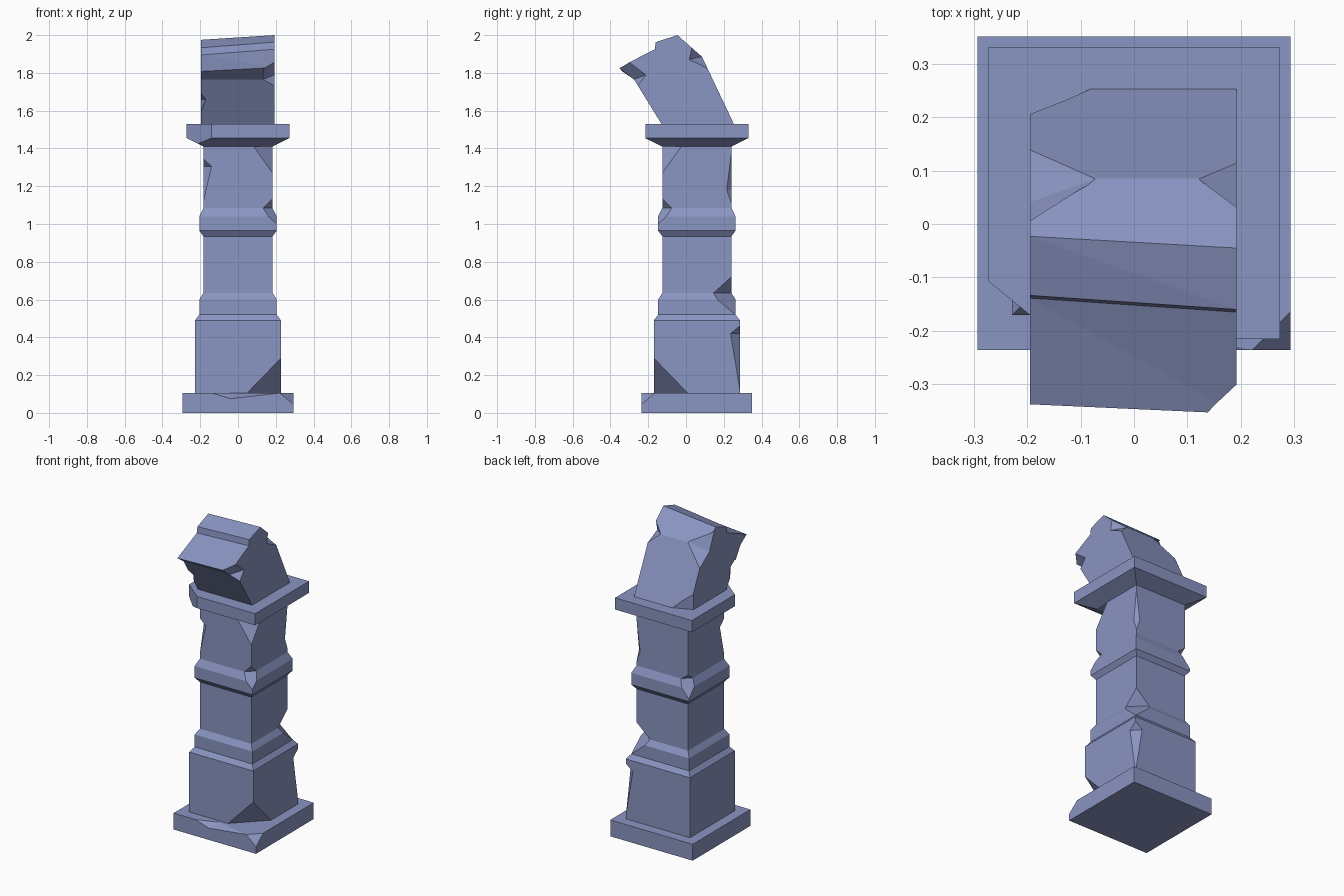
import bpy, bmesh
from mathutils import Vector

if "Cube" in bpy.data.objects:
    bpy.data.objects.remove(bpy.data.objects["Cube"])

CY = 0.0575  # column axis in y

stone = bpy.data.materials.new("blue_stone")
stone.diffuse_color = (0.255, 0.30, 0.54, 1)
stone.use_nodes = True
stone.node_tree.nodes["Principled BSDF"].inputs["Base Color"].default_value = stone.diffuse_color


def finish(name, bm):
    bmesh.ops.remove_doubles(bm, verts=bm.verts, dist=1e-4)
    bmesh.ops.dissolve_limit(bm, angle_limit=0.01, verts=bm.verts, edges=bm.edges)
    bmesh.ops.recalc_face_normals(bm, faces=bm.faces)
    me = bpy.data.meshes.new(name)
    bm.to_mesh(me)
    bm.free()
    me.materials.append(stone)
    ob = bpy.data.objects.new(name, me)
    bpy.context.collection.objects.link(ob)
    return ob


def hull(bm, pts):
    verts = [bm.verts.new(p) for p in pts]
    bmesh.ops.convex_hull(bm, input=verts)


def square(r, z):
    return [(x * r, CY + y * r, z) for x, y in ((-1, -1), (1, -1), (1, 1), (-1, 1))]


def chip(ob, pts):
    """Knock a convex chunk out of an object."""
    bm = bmesh.new()
    hull(bm, pts)
    cutter = finish("chip_cutter", bm)
    mod = ob.modifiers.new("chip", "BOOLEAN")
    mod.operation, mod.solver, mod.object = "DIFFERENCE", "EXACT", cutter
    deps = bpy.context.evaluated_depsgraph_get()
    me = bpy.data.meshes.new_from_object(ob.evaluated_get(deps))
    ob.modifiers.clear()
    ob.data = me
    bpy.data.objects.remove(cutter)


# Base slab with broken front edge and corner
bm = bmesh.new()
hull(bm, square(0.293, 0) + square(0.293, 0.105))
base = finish("base", bm)
chip(base, [(-0.14, -0.236, 0.105), (-0.04, -0.236, 0.075), (0.22, -0.236, 0.105),
            (0.0, -0.185, 0.106), (-0.04, -0.26, 0.14)])
chip(base, [(0.21, -0.245, 0.107), (0.295, -0.16, 0.107), (0.296, -0.239, 0.04),
            (0.35, -0.3, 0.15)])

# Column: (z, half width) profile and corner notches (sx, sy, z low, z deepest, z high, depth)
profile = [(0.105, 0.228), (0.49, 0.228), (0.52, 0.205), (0.6, 0.205), (0.635, 0.183),
           (0.935, 0.183), (0.965, 0.205), (1.04, 0.205), (1.085, 0.183), (1.41, 0.183)]
notches = [(1, -1, 0.105, 0.105, 0.29, 0.18), (1, 1, 0.12, 0.42, 0.46, 0.05),
           (1, 1, 0.52, 0.635, 0.72, 0.095), (1, -1, 1.0, 1.085, 1.135, 0.05),
           (1, -1, 1.27, 1.41, 1.41, 0.1), (-1, -1, 1.12, 1.305, 1.345, 0.043),
           (1, 1, 1.11, 1.18, 1.38, 0.025), (-1, 1, 0.98, 1.085, 1.12, 0.05)]


def radius(z):
    for (z0, r0), (z1, r1) in zip(profile, profile[1:]):
        if z0 <= z <= z1:
            return r0 + (r1 - r0) * (z - z0) / (z1 - z0)


levels = sorted({p[0] for p in profile} | {n[3] for n in notches})
column = bmesh.new()
for za, zb in zip(levels, levels[1:]):
    bm = bmesh.new()
    hull(bm, square(radius(za), za) + square(radius(zb), zb))
    for sx, sy, low, mid, high, d in notches:
        r = radius(mid)
        a = Vector((sx * (r - d), CY + sy * r, mid))
        b = Vector((sx * r, CY + sy * (r - d), mid))
        for end in (low, high):
            lo, hi = min(end, mid), max(end, mid)
            if hi - lo < 1e-5 or zb <= lo + 1e-5 or za >= hi - 1e-5:
                continue
            tip = Vector((sx * radius(end), CY + sy * radius(end), end))
            n = (a - tip).cross(b - tip).normalized()
            if n.dot(Vector((sx, sy, 0))) < 0:
                n = -n
            bmesh.ops.bisect_plane(bm, geom=bm.verts[:] + bm.edges[:] + bm.faces[:],
                                   dist=1e-5, plane_co=tip, plane_no=n, clear_outer=True)
            bmesh.ops.holes_fill(bm, edges=bm.edges[:], sides=0)
    # open the section ends so the stack has no inner walls
    inner = [f for f in bm.faces if any(all(abs(v.co.z - z) < 1e-4 for v in f.verts)
                                        for z in (za, zb))]
    bmesh.ops.delete(bm, geom=inner, context="FACES")
    tmp = bpy.data.meshes.new("section")
    bm.to_mesh(tmp)
    bm.free()
    column.from_mesh(tmp)
    bpy.data.meshes.remove(tmp)
finish("column", column)

# Cap slab with chamfered underside and a broken corner
bm = bmesh.new()
hull(bm, square(0.183, 1.41) + square(0.273, 1.455) + square(0.273, 1.53))
cap = finish("cap", bm)
chip(cap, [(x, y, z) for z in (1.38, 1.6)
           for x, y in ((-0.3425, -0.05), (-0.0725, -0.27), (-0.35, -0.4))])

# Leaning broken top: side profile (y, z, amount of skew on the left side)
side = [(-0.13, 1.53, 0), (-0.275, 1.765, 0), (-0.355, 1.828, 0.8), (-0.165, 1.925, 1.2),
        (-0.16, 1.963, 1.2), (-0.045, 2.0, 1), (0.085, 1.885, 0), (0.253, 1.53, 0)]
bm = bmesh.new()
right = [bm.verts.new((0.192, y, z)) for y, z, s in side]
left = [bm.verts.new((-0.195, y + 0.022 * s, z - 0.025 * s)) for y, z, s in side]
bm.faces.new(right)
bm.faces.new(left[::-1])
for i in range(len(side)):
    j = (i + 1) % len(side)
    bm.faces.new((right[i], left[i], left[j]))
    bm.faces.new((right[i], left[j], right[j]))
top = finish("broken_top", bm)
# back ridge, right end
chip(top, [(0.12, 0.085, 1.887), (0.194, 0.03, 1.936), (0.194, 0.015, 1.87),
           (0.194, 0.115, 1.822), (0.25, 0.12, 1.93)])
# back ridge, left end
chip(top, [(-0.07, 0.085, 1.887), (-0.197, -0.01, 1.955), (-0.197, 0.04, 1.84),
           (-0.197, 0.14, 1.769), (-0.25, 0.12, 1.95)])
# lower back left corner
chip(top, [(-0.07, 0.254, 1.525), (-0.197, 0.20, 1.525), (-0.197, 0.205, 1.635),
           (-0.25, 0.3, 1.525)])
# overhang, right corner
chip(top, [(0.137, -0.357, 1.827), (0.194, -0.30, 1.858), (0.194, -0.21, 1.79),
           (0.13, -0.277, 1.765), (0.194, -0.255, 1.73),
           (0.3, -0.5, 1.95), (0.3, -0.5, 1.7)])
# front left edge
chip(top, [(-0.196, -0.23, 1.70), (-0.168, -0.208, 1.66), (-0.196, -0.158, 1.58),
           (-0.196, -0.17, 1.66), (-0.24, -0.26, 1.66)])
